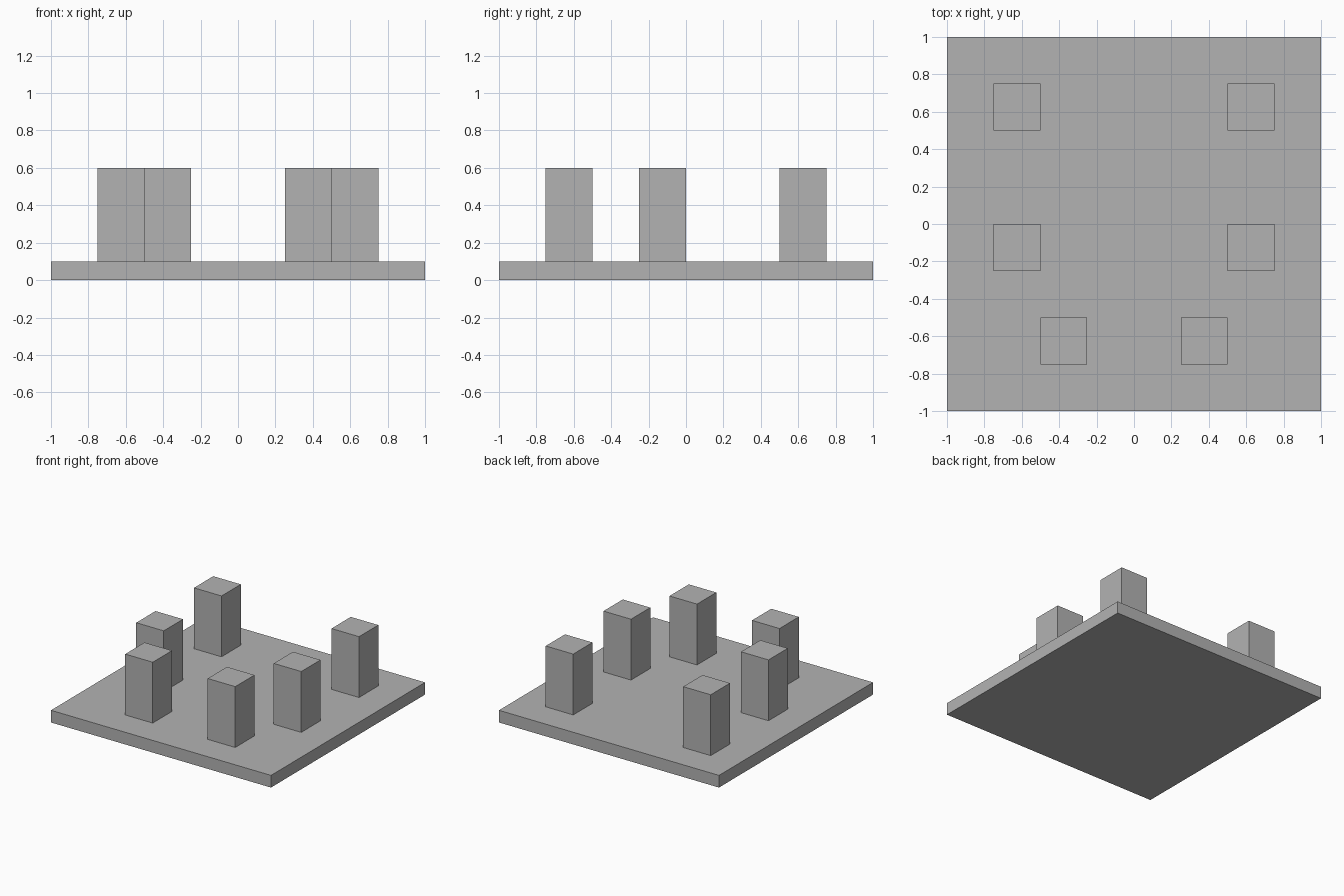
import bpy

# Remove the default cube
cube = bpy.data.objects.get("Cube")
if cube:
    bpy.data.objects.remove(cube, do_unlink=True)

# Single plain grey
grey = bpy.data.materials.new("plain_grey")
grey.use_nodes = True
colour = (0.45, 0.45, 0.45, 1)
grey.diffuse_color = colour
grey.node_tree.nodes["Principled BSDF"].inputs["Base Color"].default_value = colour


def box(name, centre, size):
    bpy.ops.mesh.primitive_cube_add(size=1, location=centre)
    obj = bpy.context.object
    obj.name = name
    obj.scale = size
    bpy.ops.object.transform_apply(location=False, rotation=False, scale=True)
    obj.data.materials.append(grey)
    return obj


# Square base slab
SLAB = 0.1
box("base_slab", (0, 0, SLAB / 2), (2, 2, SLAB))

# Three mirrored pairs of square posts standing on the slab
WIDTH, HEIGHT = 0.25, 0.5
pairs = {"front": (0.375, -0.625), "middle": (0.625, -0.125), "back": (0.625, 0.625)}
for row, (x, y) in pairs.items():
    for side, sign in (("left", 1), ("right", -1)):
        box(f"{row}_{side}_post", (sign * x, y, SLAB + HEIGHT / 2), (WIDTH, WIDTH, HEIGHT))
